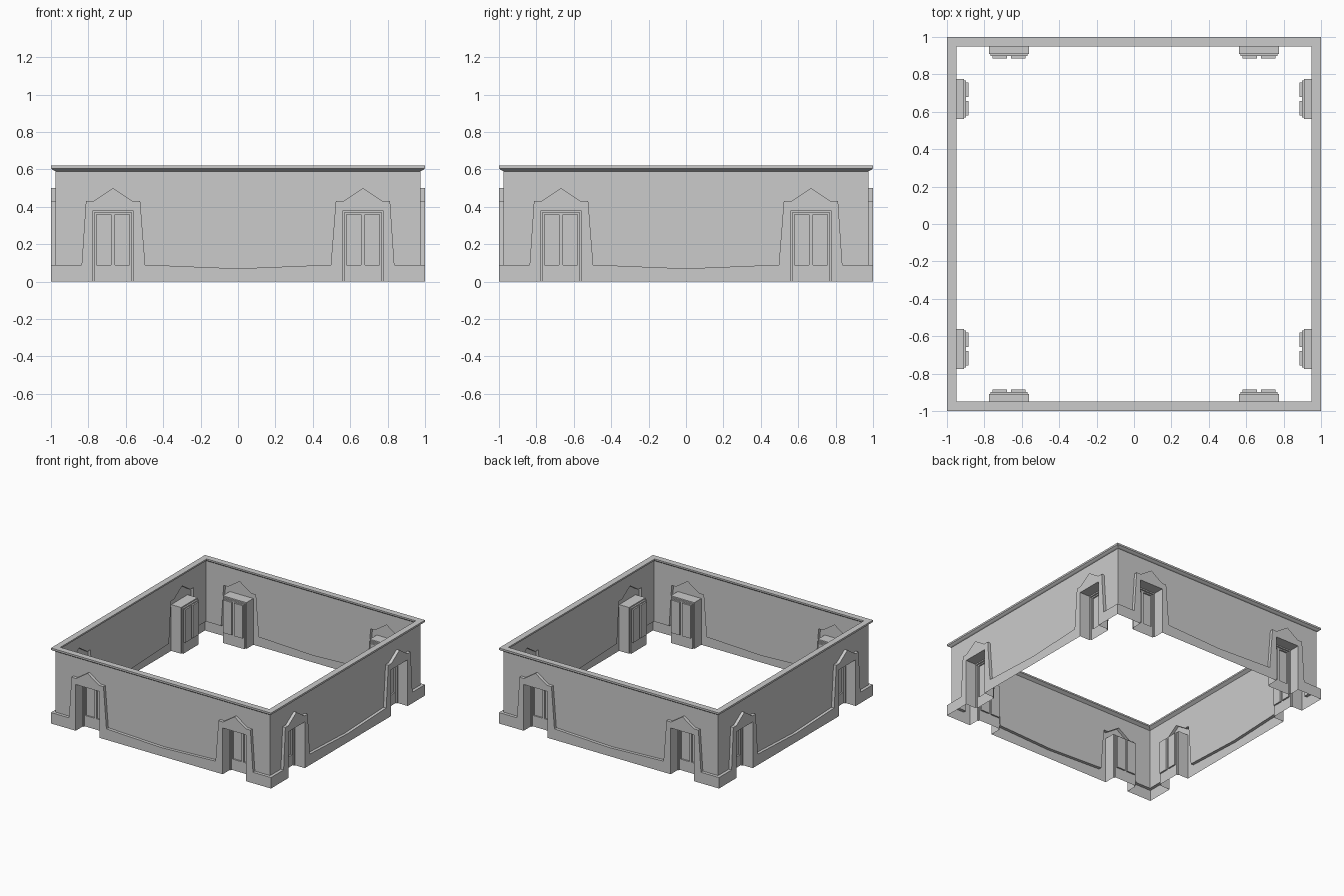
import bpy, bmesh
from math import pi
from mathutils import Matrix

if "Cube" in bpy.data.objects:
    bpy.data.objects.remove(bpy.data.objects["Cube"])

WALL, OUT = 0.975, 1.0          # wall plane and plinth plane
DOOR_X = 0.668                  # doorway centre
SHAPE = [(-0.168, 0.09), (-0.145, 0.43), (-0.105, 0.43), (0, 0.5),
         (0.105, 0.43), (0.145, 0.43), (0.172, 0.09)]   # portal outline


def strip(bm, a, b):
    """Quads between two open rows of points."""
    va, vb = [bm.verts.new(p) for p in a], [bm.verts.new(p) for p in b]
    for i in range(len(a) - 1):
        bm.faces.new((va[i], va[i + 1], vb[i + 1], vb[i]))


def face(bm, pts):
    return bm.faces.new([bm.verts.new(p) for p in pts])


def finish(bm, name, turn=0):
    bmesh.ops.remove_doubles(bm, verts=bm.verts, dist=0.0005)
    bmesh.ops.recalc_face_normals(bm, faces=bm.faces)
    me = bpy.data.meshes.new(name)
    bm.to_mesh(me)
    bm.free()
    me.transform(Matrix.Rotation(turn, 4, 'Z'))
    ob = bpy.data.objects.new(name, me)
    bpy.context.collection.objects.link(ob)


def opening(cx, w, h, y):
    return [(cx - w, y, 0), (cx - w, y, h), (cx + w, y, h), (cx + w, y, 0)]


def wall_side(turn, tag):
    left = [(x - DOOR_X, z) for x, z in SHAPE]
    right = [(-x, z) for x, z in reversed(left)]
    top = [(-OUT, 0.09)] + left + [(0, 0.07)] + right + [(OUT, 0.09)]
    front = [(x, -OUT, z) for x, z in top]
    back = [(max(-WALL, min(WALL, x)), -WALL, z) for x, z in top]

    # upper wall sheet
    bm = bmesh.new()
    face(bm, back + [(WALL, -WALL, 0.595), (-WALL, -WALL, 0.595)])
    finish(bm, "wall_" + tag, turn)

    # plinth and pedimented portals, hollow behind, with ledge on top
    bm = bmesh.new()
    face(bm, front + [(OUT, -OUT, 0)] + opening(DOOR_X, 0.107, 0.38, -OUT)[::-1]
         + opening(-DOOR_X, 0.107, 0.38, -OUT)[::-1] + [(-OUT, -OUT, 0)])
    strip(bm, front, back)
    finish(bm, "plinth_" + tag, turn)

    # recessed doors with two sunken panels
    for cx, side in ((-DOOR_X, "left"), (DOOR_X, "right")):
        bm = bmesh.new()
        steps = [(0.107, 0.38, -OUT), (0.107, 0.38, -0.91),
                 (0.098, 0.37, -0.91), (0.098, 0.37, -0.897)]
        for a, b in zip(steps, steps[1:]):
            strip(bm, opening(cx, *a), opening(cx, *b))
        y, x0, x1 = -0.897, cx - 0.098, cx + 0.098
        face(bm, [(x0, y, 0), (x1, y, 0), (x1, y, 0.08), (x0, y, 0.08)])
        panels = [face(bm, [(a, y, 0.08), (b, y, 0.08), (b, y, 0.37), (a, y, 0.37)])
                  for a, b in ((x0, cx), (cx, x1))]
        bm.normal_update()
        bmesh.ops.inset_individual(bm, faces=panels, thickness=0.014)
        rims = [bmesh.ops.extrude_discrete_faces(bm, faces=[p])["faces"][0] for p in panels]
        for f in rims:
            bmesh.ops.translate(bm, verts=f.verts, vec=(0, 0.012, 0))
        finish(bm, f"door_{tag}_{side}", turn)


for i, tag in enumerate(("front", "right", "back", "left")):
    wall_side(i * pi / 2, tag)

# cornice ring overhanging the wall on both sides
profile = [(0.975, 0.59), (0.985, 0.594), (1, 0.605), (1, 0.62),
           (0.95, 0.62), (0.95, 0.607), (0.975, 0.59)]
bm = bmesh.new()
corners = [(-1, -1), (1, -1), (1, 1), (-1, 1)]
for i in range(4):
    (ax, ay), (bx, by) = corners[i], corners[(i + 1) % 4]
    strip(bm, [(ax * r, ay * r, z) for r, z in profile],
          [(bx * r, by * r, z) for r, z in profile])
finish(bm, "cornice")
